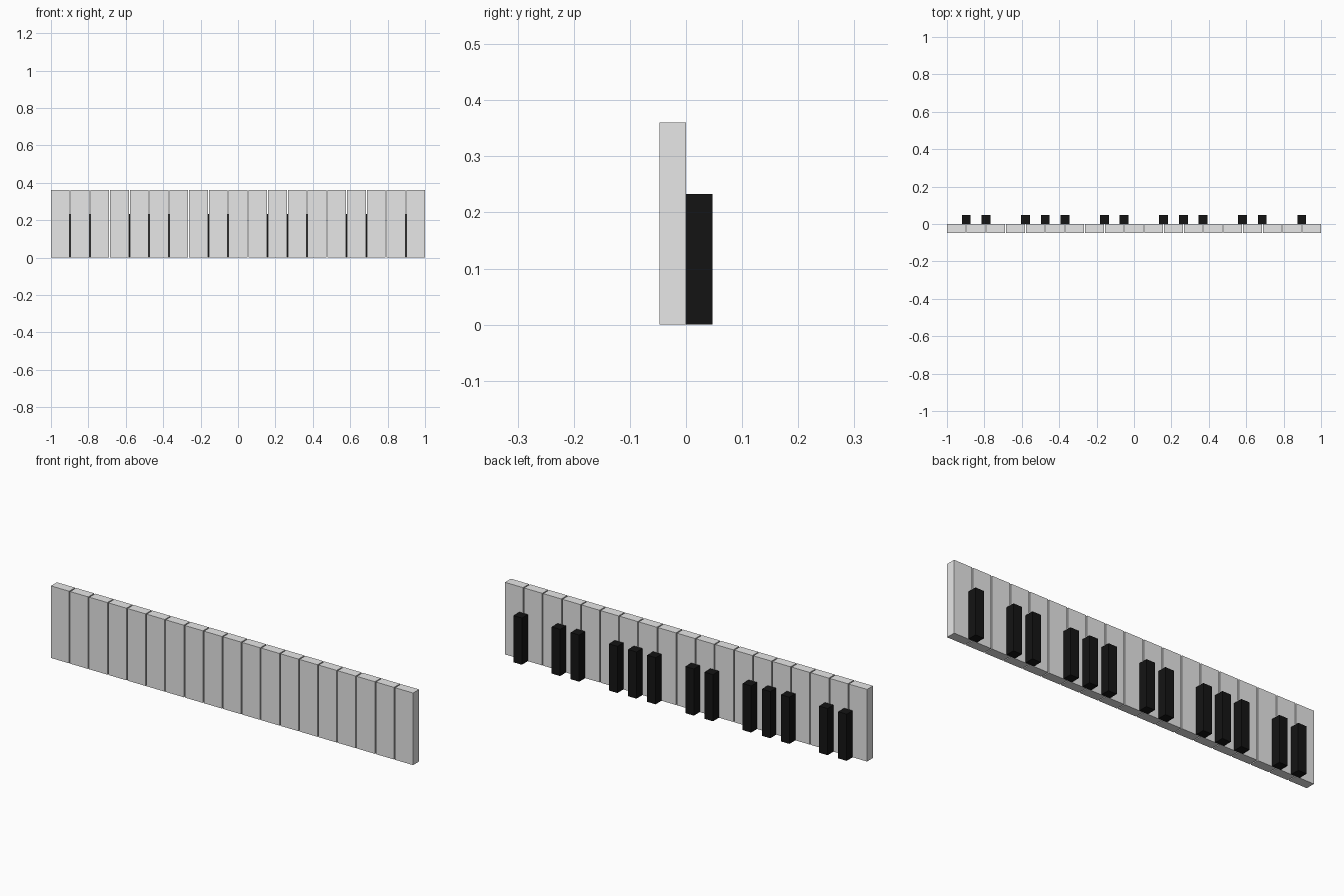
import bpy

cube = bpy.data.objects.get("Cube")
if cube:
    bpy.data.objects.remove(cube, do_unlink=True)


def make_material(name, value):
    mat = bpy.data.materials.new(name)
    mat.use_nodes = True
    colour = (value, value, value, 1)
    mat.diffuse_color = colour
    mat.node_tree.nodes["Principled BSDF"].inputs["Base Color"].default_value = colour
    return mat


def add_box(name, centre, size, mat):
    bpy.ops.mesh.primitive_cube_add(size=1, location=centre)
    obj = bpy.context.object
    obj.name = name
    obj.scale = size
    bpy.ops.object.transform_apply(location=False, rotation=False, scale=True)
    obj.data.materials.append(mat)
    return obj


pale = make_material("pale grey", 0.8)
black = make_material("black", 0.007)

COUNT = 19
GAP = 0.0055
WIDTH = (2 - GAP * (COUNT - 1)) / COUNT
PITCH = WIDTH + GAP
DEPTH = 0.047
LONG, SHORT = 0.36, 0.233
NO_SHARP = (2, 6, 9, 13, 16)  # neighbouring naturals with no sharp between

for i in range(COUNT):
    x = (i - (COUNT - 1) / 2) * PITCH
    # Long pale key
    add_box(f"natural_key_{i + 1}", (x, -DEPTH / 2, LONG / 2),
            (WIDTH, DEPTH, LONG), pale)
    # Short black key across the gap to the next pale key
    if i < COUNT - 1 and i not in NO_SHARP:
        add_box(f"sharp_key_{i + 1}", (x + PITCH / 2, DEPTH / 2, SHORT / 2),
                (0.047, DEPTH, SHORT), black)
